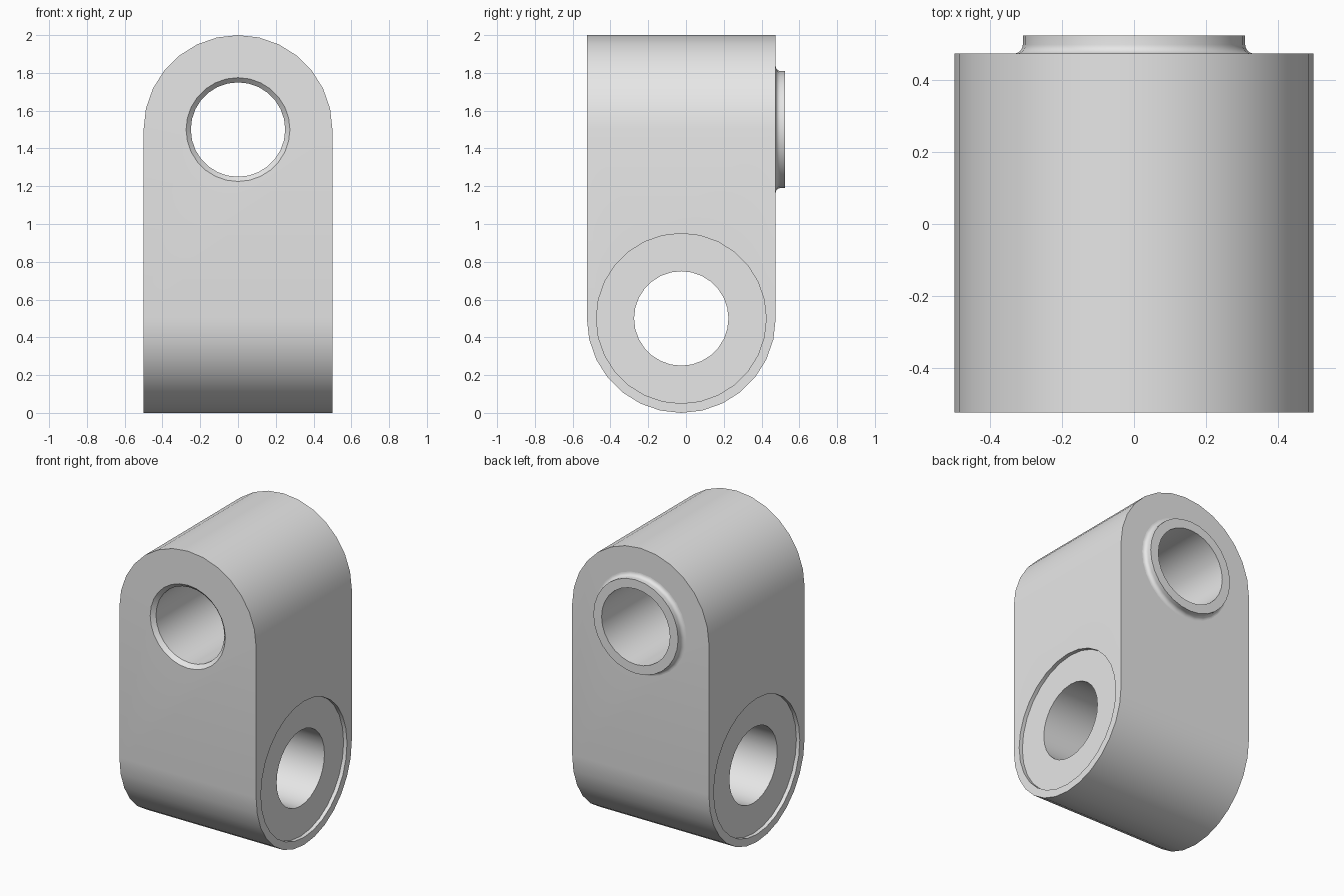
import bpy, bmesh, math
from mathutils import Vector

cube = bpy.data.objects.get("Cube")
if cube:
    bpy.data.objects.remove(cube, do_unlink=True)

SEG = 28          # sides of a full circle
MID_Y = -0.025    # centre of the block in y
LOW, HIGH = 0.5, 1.5   # heights of the two bore axes

grey = bpy.data.materials.new("plain grey")
grey.use_nodes = True
grey.diffuse_color = (0.8, 0.8, 0.8, 1)
grey.node_tree.nodes["Principled BSDF"].inputs["Base Color"].default_value = (0.8, 0.8, 0.8, 1)


def make_object(name, bm):
    bmesh.ops.recalc_face_normals(bm, faces=bm.faces)
    mesh = bpy.data.meshes.new(name)
    bm.to_mesh(mesh)
    bm.free()
    mesh.materials.append(grey)
    obj = bpy.data.objects.new(name, mesh)
    bpy.context.collection.objects.link(obj)
    return obj


def round_end_slab(name, across, along, centre, end, flat_z, direction):
    """Slab with one half-round end, extruded both ways along an axis."""
    bm = bmesh.new()
    half = SEG // 2
    points = [centre + across * 0.5 * math.cos(math.pi * i / half)
              + Vector((0, 0, direction * 0.5 * math.sin(math.pi * i / half)))
              for i in range(half + 1)]
    for side in (-1, 1):
        corner = centre + across * 0.5 * side
        corner.z = flat_z
        points.append(corner)
    face = bm.faces.new([bm.verts.new(p - along * end) for p in points])
    new = bmesh.ops.extrude_face_region(bm, geom=[face])["geom"]
    bmesh.ops.translate(bm, vec=along * end * 2,
                        verts=[v for v in new if isinstance(v, bmesh.types.BMVert)])
    return make_object(name, bm)


def lathe(name, profile, axis, centre, capped):
    """Turn (radius, distance) points round a horizontal axis."""
    bm = bmesh.new()
    up = Vector((0, 0, 1))
    side = axis.cross(up)
    rings = []
    for radius, dist in profile:
        ring = []
        for i in range(SEG):
            a = math.tau * i / SEG
            ring.append(bm.verts.new(centre + axis * dist
                                     + (side * math.cos(a) + up * math.sin(a)) * radius))
        rings.append(ring)
    for a, b in zip(rings, rings[1:]):
        for i in range(SEG):
            j = (i + 1) % SEG
            bm.faces.new((a[i], a[j], b[j], b[i]))
    if capped:
        bm.faces.new(rings[0])
        bm.faces.new(rings[-1])
    return make_object(name, bm)


def combine(target, tool, operation):
    mod = target.modifiers.new(operation.lower(), "BOOLEAN")
    mod.operation = operation
    mod.solver = "EXACT"
    mod.object = tool
    bpy.context.view_layer.objects.active = target
    bpy.ops.object.modifier_apply(modifier=mod.name)
    bpy.data.objects.remove(tool, do_unlink=True)


X, Y = Vector((1, 0, 0)), Vector((0, 1, 0))

# Block: round top along y crossed with round bottom along x
body = round_end_slab("link_body", X, Y, Vector((0, 0, HIGH)), 1, -0.2, 1)
bottom = round_end_slab("bottom_shape", Y, X, Vector((0, MID_Y, LOW)), 1, 2.2, -1)
combine(body, bottom, "INTERSECT")

# Upper bore with a chamfered front rim
upper = lathe("upper_bore", [(0.325, -0.575), (0.25, -0.5), (0.25, 0.6)],
              Y, Vector((0, 0, HIGH)), True)
combine(body, upper, "DIFFERENCE")

# Lower bore with a shallow round recess on each side
lower = lathe("lower_bore", [(0.45, -0.6), (0.45, -0.475), (0.25, -0.475),
                             (0.25, 0.475), (0.45, 0.475), (0.45, 0.6)],
              X, Vector((0, MID_Y, LOW)), True)
combine(body, lower, "DIFFERENCE")

# Collar on the back, with a filleted foot
fillet = [(0.335 - 0.025 * math.sin(a), 0.5 - 0.025 * math.cos(a))
          for a in (math.pi / 2 * i / 6 for i in range(7))]
collar = lathe("back_collar", fillet + [(0.31, 0.525), (0.25, 0.525), (0.25, 0.475)],
               Y, Vector((0, 0, HIGH)), False)

# Smooth curves, crisp edges
for obj in (body, collar):
    bpy.ops.object.select_all(action="DESELECT")
    obj.select_set(True)
    bpy.context.view_layer.objects.active = obj
    bpy.ops.object.shade_smooth_by_angle(angle=math.radians(30))
